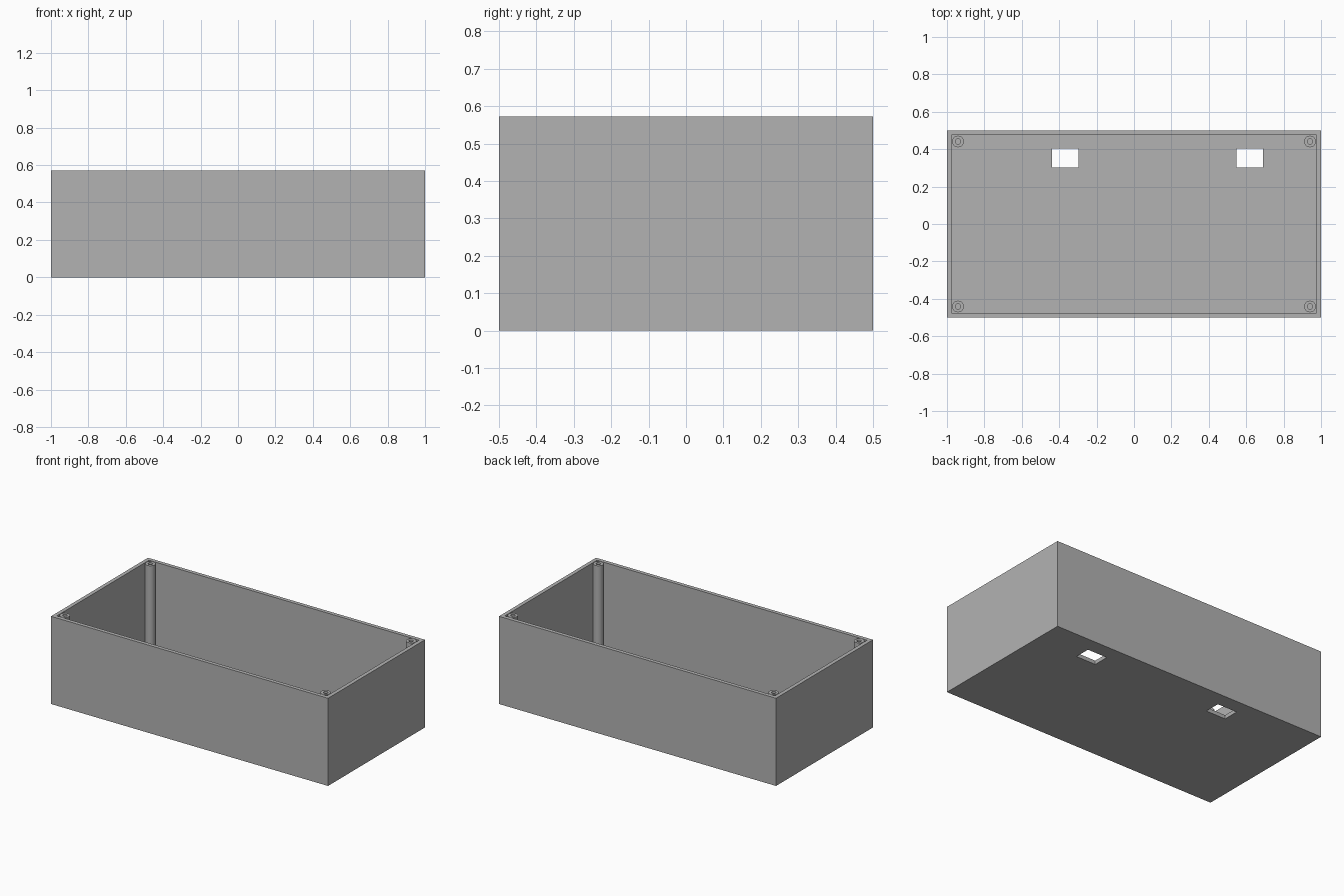
import bpy

LENGTH, WIDTH, HEIGHT = 2.0, 1.0, 0.572
WALL = 0.025
POST_X, POST_Y, POST_R, BORE_R = 0.941, 0.441, 0.031, 0.014

cube = bpy.data.objects.get("Cube")
if cube:
    bpy.data.objects.remove(cube, do_unlink=True)

# Single plain grey
grey = bpy.data.materials.new("plain grey")
grey.use_nodes = True
colour = (0.45, 0.45, 0.45, 1)
grey.diffuse_color = colour
grey.node_tree.nodes["Principled BSDF"].inputs["Base Color"].default_value = colour


def finish(name):
    obj = bpy.context.object
    obj.name = name
    obj.data.materials.append(grey)
    return obj


def block(name, x, y, z):
    """Axis-aligned block from (low, high) ranges."""
    spans = (x, y, z)
    bpy.ops.mesh.primitive_cube_add(size=1, location=[(a + b) / 2 for a, b in spans])
    obj = finish(name)
    obj.scale = [b - a for a, b in spans]
    bpy.ops.object.transform_apply(location=False, rotation=False, scale=True)
    return obj


def rod(name, x, y, radius, low, high):
    bpy.ops.mesh.primitive_cylinder_add(
        vertices=32, radius=radius, depth=high - low, location=(x, y, (low + high) / 2))
    return finish(name)


def cut(obj, cutter):
    """Subtract the cutter and discard it."""
    cutter.hide_render = True
    mod = obj.modifiers.new("cut", "BOOLEAN")
    mod.operation = "DIFFERENCE"
    mod.solver = "EXACT"
    mod.object = cutter
    bpy.ops.object.select_all(action="DESELECT")
    bpy.context.view_layer.objects.active = obj
    obj.select_set(True)
    bpy.ops.object.modifier_apply(modifier=mod.name)
    bpy.data.objects.remove(cutter, do_unlink=True)


# Open-topped case
hx, hy = LENGTH / 2, WIDTH / 2
case = block("case", (-hx, hx), (-hy, hy), (0, HEIGHT))
cut(case, block("cavity", (WALL - hx, hx - WALL), (WALL - hy, hy - WALL), (WALL, HEIGHT + 0.1)))

# Two rectangular openings through the floor
for left in (-0.439, 0.547):
    cut(case, block("floor_opening", (left, left + 0.142), (0.301, 0.405), (-0.1, 0.1)))

# Hollow screw posts in the four corners
for side, sx in (("right", -1), ("left", 1)):
    for end, sy in (("front", -1), ("back", 1)):
        x, y = sx * POST_X, sy * POST_Y
        post = rod(f"{end}_{side}_screw_post", x, y, POST_R, WALL / 2, HEIGHT)
        cut(post, rod("bore", x, y, BORE_R, WALL, HEIGHT + 0.1))
        bpy.ops.object.shade_smooth_by_angle()
